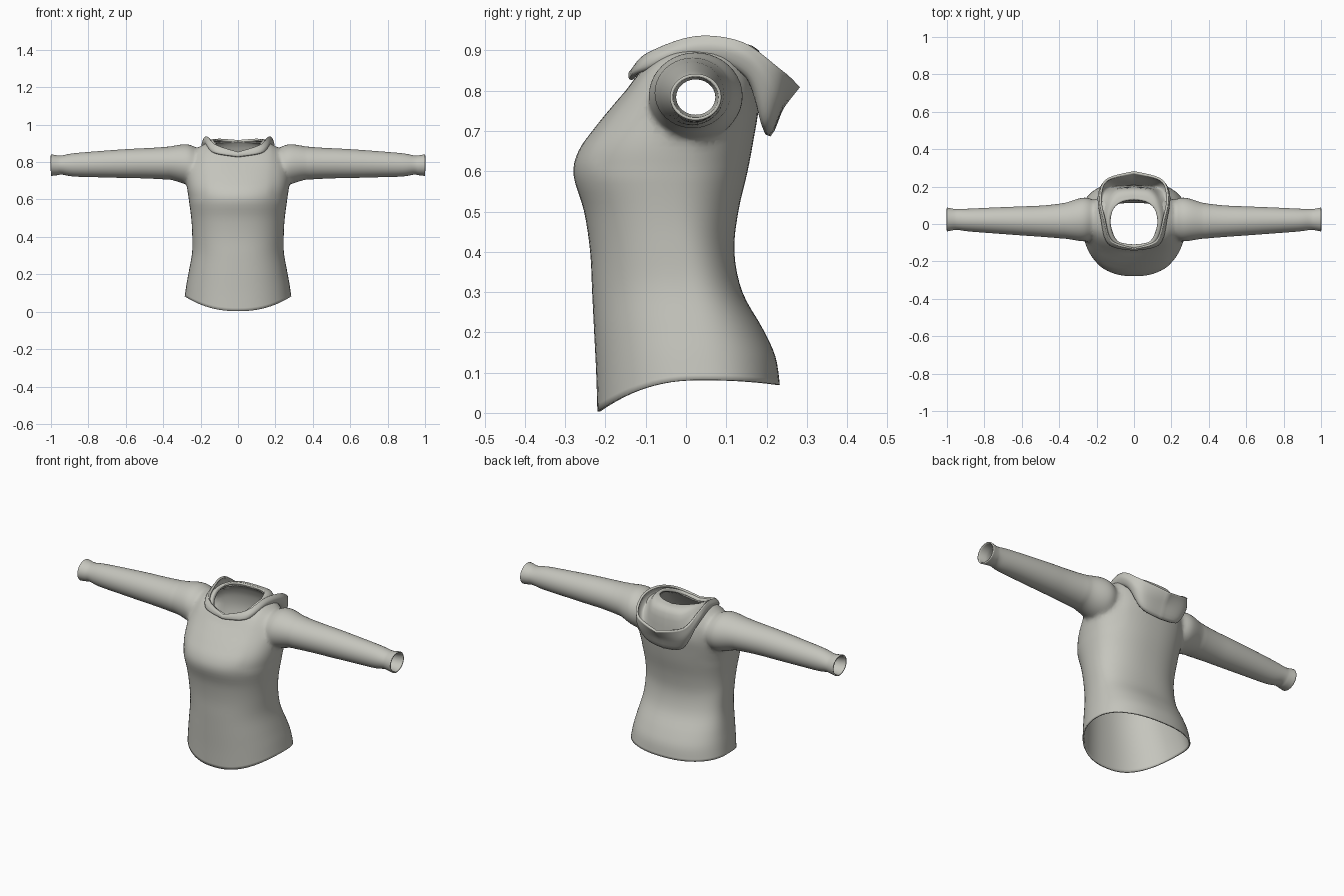
import bpy, bmesh, math
from mathutils import Vector

if "Cube" in bpy.data.objects:
    bpy.data.objects.remove(bpy.data.objects["Cube"])

cloth = bpy.data.materials.new("warm grey cloth")
cloth.diffuse_color = (0.56, 0.56, 0.51, 1)
cloth.use_nodes = True
cloth.node_tree.nodes["Principled BSDF"].inputs["Base Color"].default_value = cloth.diffuse_color


def spline(rows, steps):
    """Catmull-Rom resampling of a list of equal-length tuples."""
    out = []
    for i in range(len(rows) - 1):
        a, b, c, d = (rows[min(max(j, 0), len(rows) - 1)] for j in range(i - 1, i + 3))
        for s in range(steps):
            t = s / steps
            out.append(tuple(0.5 * (2 * q + (r - p) * t + (2 * p - 5 * q + 4 * r - w) * t * t
                                    + (3 * q - p - 3 * r + w) * t ** 3)
                             for p, q, r, w in zip(a, b, c, d)))
    return out + [tuple(rows[-1])]


def loft(name, rings, caps=(), closed=True):
    """Skin rings of points; caps are centre points for fans on the two ends."""
    bm = bmesh.new()
    vs = [[bm.verts.new(p) for p in r] for r in rings]
    n = len(vs[0])
    for a, b in zip(vs, vs[1:]):
        for i in range(n if closed else n - 1):
            j = (i + 1) % n
            bm.faces.new((a[i], a[j], b[j], b[i]))
    for ring, centre in zip((vs[0], vs[-1]), caps):
        c = bm.verts.new(centre)
        for i in range(n):
            bm.faces.new((ring[i], ring[(i + 1) % n], c))
    bmesh.ops.remove_doubles(bm, verts=bm.verts, dist=1e-5)
    bmesh.ops.recalc_face_normals(bm, faces=bm.faces)
    me = bpy.data.meshes.new(name)
    bm.to_mesh(me)
    bm.free()
    ob = bpy.data.objects.new(name, me)
    bpy.context.collection.objects.link(ob)
    me.materials.append(cloth)
    return ob


def finish(ob, thickness, offset):
    m = ob.modifiers.new("cloth thickness", 'SOLIDIFY')
    m.thickness, m.offset = thickness, offset
    for p in ob.data.polygons:
        p.use_smooth = True


def spow(v, e):
    return math.copysign(abs(v) ** e, v)


# Torso: half width, side y, side z, front y, front z, back y, back z
TORSO = [
    (.285, .04, .082, -.22, .003, .233, .07),
    (.275, .03, .15, -.223, .10, .222, .14),
    (.262, .02, .22, -.228, .20, .19, .21),
    (.245, .00, .32, -.233, .30, .14, .30),
    (.245, -.02, .42, -.238, .40, .12, .40),
    (.25, -.03, .50, -.253, .50, .13, .50),
    (.262, -.03, .59, -.279, .59, .153, .60),
    (.274, -.02, .66, -.267, .65, .168, .68),
    (.276, .00, .73, -.225, .71, .18, .76),
    (.265, .02, .80, -.18, .765, .172, .83),
    (.235, .02, .86, -.15, .80, .155, .875),
    (.19, .02, .892, -.135, .82, .14, .90),
    (.135, .02, .905, -.125, .833, .13, .912)]
rings = []
for hw, ys, zs, yf, zf, yb, zb in spline(TORSO, 4):
    ring = []
    for i in range(72):
        a = math.tau * i / 72
        s, c = math.sin(a), math.cos(a)
        ye, ze = (yf, zf) if c > 0 else (yb, zb)
        ring.append((hw * spow(s, .88), ys + (ye - ys) * abs(c) ** .88, zs + (ze - zs) * c * c))
    rings.append(ring)
HEM, NECK = Vector((0, 0, .06)), Vector((0, 0, .88))
sweater = loft("sweater_body", rings, (HEM, NECK))

# Sleeves: x, y min, y max, z min, z max
SLEEVE = [
    (.20, -.06, .12, .70, .86), (.25, -.095, .145, .675, .895), (.30, -.092, .138, .685, .897),
    (.35, -.083, .12, .702, .888), (.40, -.076, .108, .708, .88), (.50, -.068, .098, .713, .874),
    (.60, -.061, .094, .715, .869), (.75, -.05, .088, .719, .858), (.88, -.04, .082, .723, .847),
    (.94, -.032, .08, .733, .836), (.965, -.033, .081, .73, .836), (1.0, -.04, .088, .726, .842)]
cuffs = []
for side in (1, -1):
    rings = []
    for x, y0, y1, z0, z1 in spline(SLEEVE, 4):
        rings.append([(side * x, (y0 + y1) / 2 + (y1 - y0) / 2 * math.cos(math.tau * i / 40),
                       (z0 + z1) / 2 + (z1 - z0) / 2 * math.sin(math.tau * i / 40)) for i in range(40)])
    cuffs.append(Vector((side, .024, .784)))
    sleeve = loft("sleeve_helper", rings, (Vector((side * .2, .03, .78)), cuffs[-1]))
    mod = sweater.modifiers.new("join sleeve", 'BOOLEAN')
    mod.operation, mod.object, mod.solver = 'UNION', sleeve, 'EXACT'
    sleeve.hide_render = True

bpy.context.view_layer.update()
joined = bpy.data.meshes.new_from_object(sweater.evaluated_get(bpy.context.evaluated_depsgraph_get()))
sweater.modifiers.clear()
sweater.data = joined
for ob in [o for o in bpy.data.objects if o.name.startswith("sleeve_helper")]:
    bpy.data.objects.remove(ob)

# Open the hem, neck and cuffs, then blend the armhole seams
bm = bmesh.new()
bm.from_mesh(joined)
ends = [v for v in bm.verts if any((v.co - c).length < .004 for c in [HEM, NECK] + cuffs)]
bmesh.ops.delete(bm, geom=ends, context='VERTS')
seam = [v for v in bm.verts if .18 < abs(v.co.x) < .38 and v.co.z > .6]
for _ in range(8):
    bmesh.ops.smooth_vert(bm, verts=seam, factor=.5, use_axis_x=True, use_axis_y=True, use_axis_z=True)
bm.to_mesh(joined)
bm.free()
finish(sweater, .007, -1)

# Fallen hood: cross-sections from front to back (neckline, fold, bag bottom, outside, rim)
HOOD = [
    (0, -.115, .835, 0, -.122, .845, 0, -.135, .832, 0, -.137, .842, 0, -.13, .85),
    (.09, -.095, .86, .10, -.098, .872, .125, -.108, .853, .133, -.10, .872, .118, -.092, .89),
    (.13, .00, .90, .137, .00, .912, .165, .02, .893, .172, .03, .912, .158, .025, .932),
    (.11, .08, .918, .13, .105, .91, .165, .15, .84, .187, .155, .88, .178, .14, .918),
    (.065, .118, .917, .09, .172, .885, .11, .192, .72, .14, .225, .78, .145, .235, .85),
    (0, .13, .912, 0, .185, .88, 0, .202, .695, 0, .238, .76, 0, .278, .812)]
half = []
for row in spline(HOOD, 8):
    pts = [row[k:k + 3] for k in range(0, 15, 3)]
    half.append(spline(pts, 5))
mirror = [[(-x, y, z) for x, y, z in r] for r in half[-2:0:-1]]
hood = loft("hood", half + mirror + half[:1], closed=False)
finish(hood, .012, 0)
